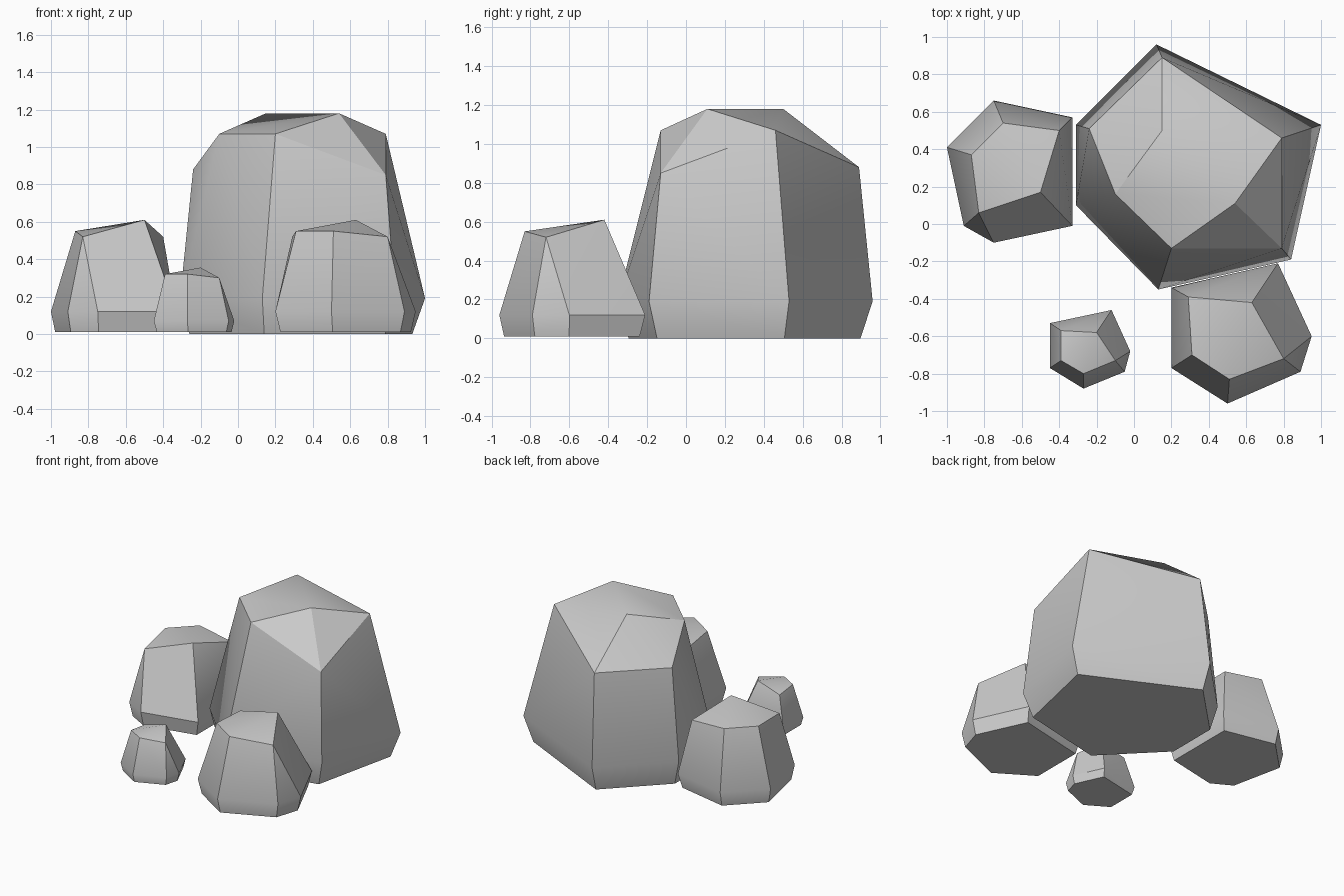
import bpy, bmesh, math
from mathutils import Vector

cube = bpy.data.objects.get("Cube")
if cube:
    bpy.data.objects.remove(cube)

# Plain stone colour
stone = bpy.data.materials.new("stone_grey")
stone.use_nodes = True
colour = (0.6, 0.6, 0.6, 1)
stone.diffuse_color = colour
stone.node_tree.nodes["Principled BSDF"].inputs["Base Color"].default_value = colour


def make_rock(name, waist, waist_z, crown, base_z=0.01, taper=0.93):
    """Faceted boulder: tapered foot, wide waist and a chipped crown."""
    centre = sum((Vector(p) for p in waist), Vector((0, 0))) / len(waist)
    bm = bmesh.new()
    for p in waist:
        foot = centre.lerp(Vector(p), taper)
        bm.verts.new((*foot, base_z))
        bm.verts.new((*p, waist_z))
    for p in crown:
        bm.verts.new(p)
    bmesh.ops.convex_hull(bm, input=bm.verts[:])
    bmesh.ops.dissolve_limit(bm, angle_limit=math.radians(2),
                             verts=bm.verts[:], edges=bm.edges[:])
    bmesh.ops.recalc_face_normals(bm, faces=bm.faces[:])
    mesh = bpy.data.meshes.new(name)
    bm.to_mesh(mesh)
    bm.free()
    mesh.materials.append(stone)
    rock = bpy.data.objects.new(name, mesh)
    bpy.context.collection.objects.link(rock)
    bpy.ops.object.select_all(action="DESELECT")
    rock.select_set(True)
    bpy.context.view_layer.objects.active = rock
    bpy.ops.object.shade_smooth_by_angle(angle=math.radians(30))


# Tall boulder with two corners chipped off
make_rock("large_boulder",
          [(.12, .96), (1, .53), (.84, -.19), (.13, -.35), (-.31, .1), (-.31, .53)], .19,
          [(.15, .89, .88), (.15, .5, 1.18), (.54, .11, 1.18), (.79, .46, 1.07),
           (.79, -.13, .85), (.2, -.13, 1.07), (-.1, .16, 1.07), (-.24, .51, .88)],
          base_z=0, taper=0.91)

# Medium boulders beside it
make_rock("side_boulder",
          [(-1, .41), (-.75, .66), (-.33, .57), (-.33, -.01), (-.75, -.1), (-.91, -.01)], .12,
          [(-.87, .37, .55), (-.7, .54, .55), (-.4, .5, .52), (-.5, .17, .61), (-.83, .06, .52)])

make_rock("front_boulder",
          [(.2, -.34), (.77, -.21), (.95, -.6), (.89, -.79), (.5, -.96), (.2, -.77)], .12,
          [(.29, -.39, .52), (.63, -.42, .61), (.8, -.72, .52), (.51, -.83, .55), (.31, -.7, .55)])

# Small loose stone
make_rock("small_stone",
          [(-.45, -.53), (-.12, -.46), (-.02, -.68), (-.05, -.79), (-.27, -.88), (-.45, -.77)], .07,
          [(-.39, -.57, .3), (-.2, -.58, .355), (-.1, -.73, .3), (-.27, -.8, .32), (-.39, -.73, .32)])
